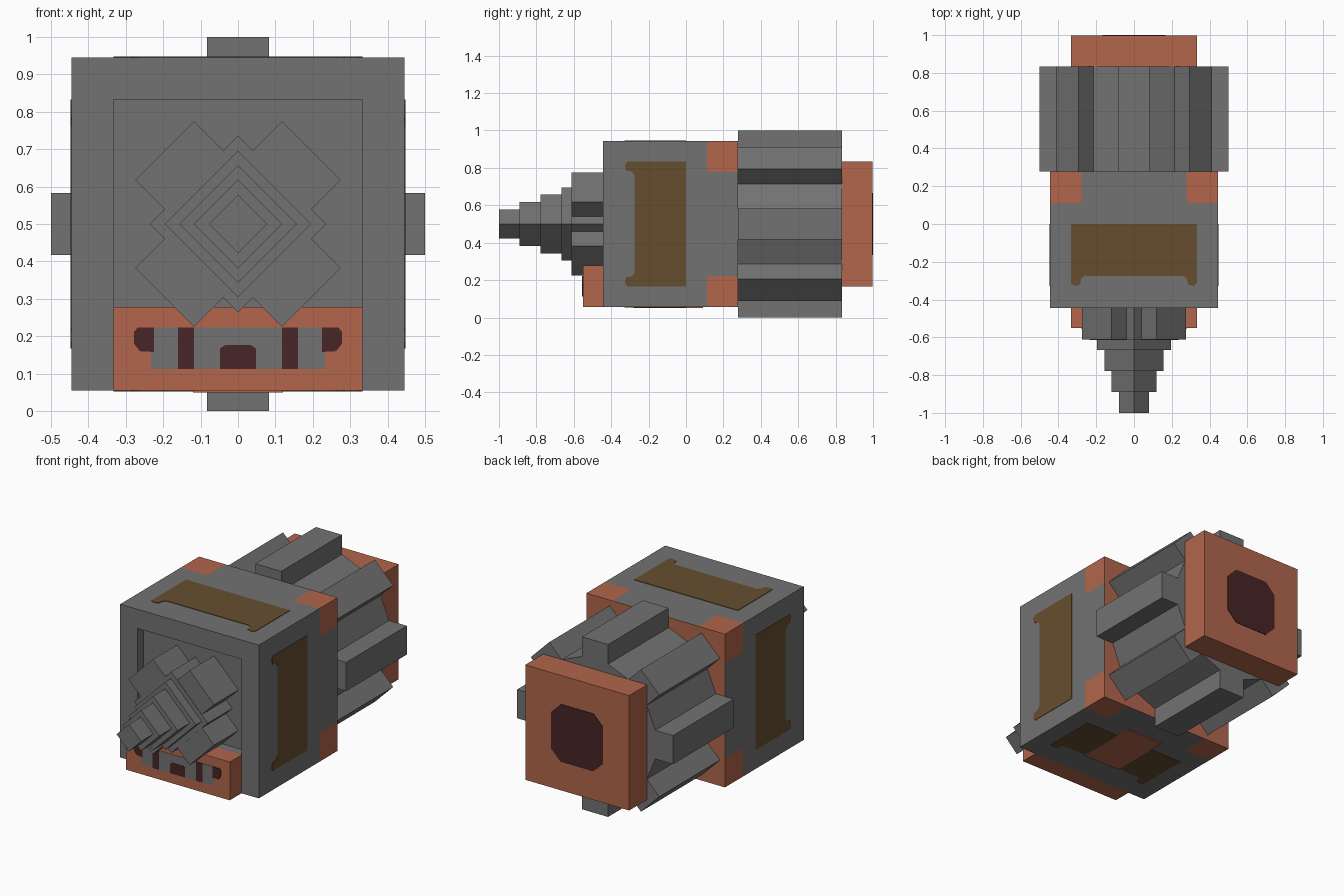
import bpy, bmesh, math
from mathutils import Matrix, Vector

if "Cube" in bpy.data.objects:
    bpy.data.objects.remove(bpy.data.objects["Cube"])

U = 1 / 18          # modelling unit
C = 0.5             # height of the long axis


def material(name, rgb):
    m = bpy.data.materials.new(name)
    m.diffuse_color = (*rgb, 1)
    m.use_nodes = True
    m.node_tree.nodes["Principled BSDF"].inputs["Base Color"].default_value = m.diffuse_color
    return m


GREY = material("steel grey", (0.17, 0.17, 0.17))
RUST = material("rust orange", (0.445, 0.133, 0.072))
BROWN = material("dark brown", (0.133, 0.076, 0.028))
MAROON = material("dark maroon", (0.065, 0.018, 0.019))

# local (x, y, height) -> world, running along the long axis at mid height
ALONG = Matrix(((1, 0, 0, 0), (0, 0, 1, 0), (0, 1, 0, C), (0, 0, 0, 1)))


def finish(bm, name, mats):
    bmesh.ops.recalc_face_normals(bm, faces=bm.faces[:])
    me = bpy.data.meshes.new(name)
    bm.to_mesh(me)
    bm.free()
    for m in mats:
        me.materials.append(m)
    ob = bpy.data.objects.new(name, me)
    bpy.context.collection.objects.link(ob)
    return ob


def prism(name, pts, h0, h1, mat, matrix=ALONG):
    bm = bmesh.new()
    low = [bm.verts.new(matrix @ Vector((x, y, h0))) for x, y in pts]
    top = [bm.verts.new(matrix @ Vector((x, y, h1))) for x, y in pts]
    bm.faces.new(low)
    bm.faces.new(top)
    n = len(pts)
    for i in range(n):
        j = (i + 1) % n
        bm.faces.new((low[i], low[j], top[j], top[i]))
    return finish(bm, name, [mat])


def rect(x0, x1, y0, y1):
    return [(x0, y0), (x1, y0), (x1, y1), (x0, y1)]


def bar(name, w, h, y0, y1, angle, mat=GREY):
    rot = Matrix.Rotation(math.radians(angle), 4, 'Z')
    return prism(name, rect(-w / 2, w / 2, -h / 2, h / 2), y0, y1, mat, ALONG @ rot)


# body: block with rust corners and back, and a recess in the front
bm = bmesh.new()
bmesh.ops.create_cube(bm, size=1)
for v in bm.verts:
    v.co = (v.co.x * 16 * U, v.co.y * 13 * U - 1.5 * U, v.co.z * 16 * U + C)
cuts = [((s * 5 * U, 0, 0), (1, 0, 0)) for s in (-1, 1)]
cuts += [((s * 6 * U, 0, 0), (1, 0, 0)) for s in (-1, 1)]
cuts += [((0, 0, C + k * U), (0, 0, 1)) for k in (-5, -4, 5, 6)]
cuts += [((0, 2 * U, 0), (0, 1, 0))]
for co, no in cuts:
    bmesh.ops.bisect_plane(bm, geom=bm.verts[:] + bm.edges[:] + bm.faces[:],
                           plane_co=co, plane_no=no)
for f in bm.faces:
    c = f.calc_center_median()
    corner = c.y > 2 * U and abs(c.x) > 5 * U and abs(c.z - C) > 5 * U
    f.material_index = int(corner or c.y > 4.9 * U)
front = []
for f in bm.faces:
    c = f.calc_center_median()
    if c.y < -7.9 * U and abs(c.x) < 6 * U and -4 * U < c.z - C < 6 * U:
        front.append(f)
new = bmesh.ops.extrude_face_region(bm, geom=front)["geom"]
for v in new:
    if isinstance(v, bmesh.types.BMVert):
        v.co.y += U
old = [f for f in front if f.is_valid]
if old:
    bmesh.ops.delete(bm, geom=old, context='FACES')
bmesh.ops.dissolve_limit(bm, angle_limit=0.01, verts=bm.verts[:],
                         edges=bm.edges[:], delimit={'MATERIAL'})
finish(bm, "body", [GREY, RUST])

# brown panels with flared front ends on all four sides
half = [(0.333, 0), (0.333, -0.315), (0.315, -0.328), (0.285, -0.32),
        (0.28, -0.29), (0.262, -0.275)]
outline = half + [(-x, y) for x, y in reversed(half)]
for k, side in enumerate(("top", "right", "bottom", "left")):
    place = (Matrix.Translation((0, 0, C)) @ Matrix.Rotation(k * math.pi / 2, 4, 'Y')
             @ Matrix.Translation((0, 0, 8 * U)))
    prism("panel_" + side, outline, -0.003, 0.003, BROWN, place)

# rust patch under the body
prism("belly_patch", rect(-0.12, 0.12, -0.28, 0.09), -0.006, 0.002, RUST,
      Matrix.Translation((0, 0, C - 8 * U)))

# ribbed drum: eight sided core with eight teeth
r = 7 * U / math.cos(math.pi / 8)
prism("drum_core", [(r * math.cos(i * math.pi / 4), r * math.sin(i * math.pi / 4))
                    for i in range(8)], 5 * U, 15 * U, GREY)
for k in range(4):
    bar("drum_teeth", 3 * U, 18 * U, 5 * U, 15 * U, 45 * k)

# back plate with a dark socket
bar("back_plate", 12 * U, 12 * U, 15 * U, 18 * U - 0.003, 0, RUST)
a, b = 0.167, 0.105
prism("back_socket", [(a, -b), (a, b), (b, a), (-b, a), (-a, b), (-a, -b), (-b, -a), (b, -a)],
      17.8 * U, 18 * U, MAROON)

# stepped drill, turned on its corner
for size, y0, y1 in ((2, -18, -16), (3, -16, -14), (4, -14, -12), (5, -12, -11)):
    bar("drill_step", size * U, size * U, y0 * U, y1 * U, 45)
bar("drill_base", 6 * U, 6 * U, -11 * U - 0.002, -7 * U, 45)
for angle in (45, -45):
    bar("drill_cross", 4 * U, 10 * U, -11 * U, -7 * U, angle)

# jaw block under the drill
prism("jaw", rect(-6 * U, 6 * U, -8 * U, -4 * U), -10 * U + 0.004, -8 * U, RUST)


def jaw_plate(name, pts, lift, mat):
    prism(name, [(x, z - C) for x, z in pts], -10 * U + 0.004 - lift, -10 * U + 0.006, mat)


# painted mouth on the jaw
jaw_plate("mouth", rect(-0.232, 0.232, 0.113, 0.223), 0.002, GREY)
jaw_plate("mouth_middle", [(-0.048, 0.113), (0.048, 0.113), (0.048, 0.167), (0.035, 0.176),
                           (-0.035, 0.176), (-0.048, 0.167)], 0.004, MAROON)
for s in (-1, 1):
    jaw_plate("mouth_gap", [(s * x, z) for x, z in rect(0.118, 0.16, 0.113, 0.223)], 0.004, MAROON)
    jaw_plate("mouth_corner", [(s * x, z) for x, z in (
        (0.225, 0.223), (0.268, 0.223), (0.278, 0.212), (0.278, 0.18),
        (0.262, 0.16), (0.225, 0.158))], 0.004, MAROON)
